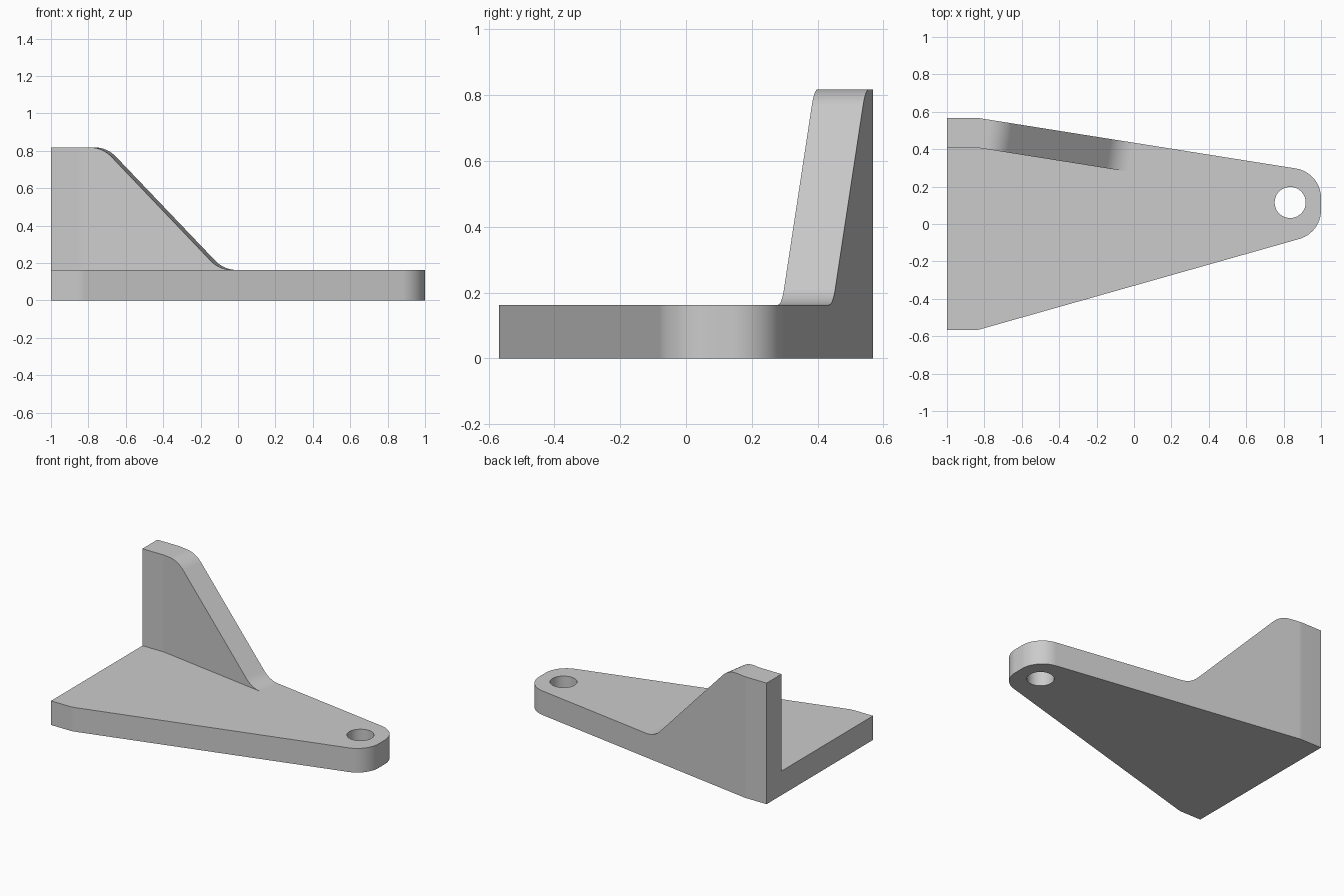
import bpy
import bmesh
from math import atan2, cos, sin, tan, radians
from mathutils import Vector, Matrix

if "Cube" in bpy.data.objects:
    bpy.data.objects.remove(bpy.data.objects["Cube"], do_unlink=True)

THICK = 0.163      # plate thickness, also the wall thickness
HEIGHT = 0.818     # top of the wall
HALF = 0.568       # half depth of the wide end
BEND = -0.84       # where the straight sides start to taper
SLOPE = -0.159     # taper of the wall side
FILLET = 0.16

grey = bpy.data.materials.new("plain grey")
grey.use_nodes = True
grey.diffuse_color = (0.6, 0.6, 0.6, 1)
grey.node_tree.nodes["Principled BSDF"].inputs["Base Color"].default_value = (0.6, 0.6, 0.6, 1)


def rounded(corners):
    """Outline from (x, y, radius) corners, with arcs where the radius is not zero."""
    pts = []
    for i, (x, y, r) in enumerate(corners):
        p = Vector((x, y))
        if not r:
            pts.append(p)
            continue
        a = (Vector(corners[i - 1][:2]) - p).normalized()
        b = (Vector(corners[(i + 1) % len(corners)][:2]) - p).normalized()
        half = a.angle(b) / 2
        centre = p + (a + b).normalized() * r / sin(half)
        start = p + a * r / tan(half) - centre
        sweep = start.angle_signed(p + b * r / tan(half) - centre)
        steps = max(2, round(abs(sweep) / radians(6)))
        for k in range(steps + 1):
            t = -sweep * k / steps
            pts.append(centre + Matrix.Rotation(t, 2) @ start)
    return pts


def prism(name, outline, low, high, matrix=Matrix.Identity(4)):
    """Extrude a flat outline along its own normal and place it."""
    bm = bmesh.new()
    face = bm.faces.new([bm.verts.new((p.x, p.y, low)) for p in outline])
    top = bmesh.ops.extrude_face_region(bm, geom=[face])["geom"]
    bmesh.ops.translate(bm, vec=(0, 0, high - low),
                        verts=[v for v in top if isinstance(v, bmesh.types.BMVert)])
    bmesh.ops.transform(bm, matrix=matrix, verts=bm.verts)
    bmesh.ops.recalc_face_normals(bm, faces=bm.faces)
    mesh = bpy.data.meshes.new(name)
    bm.to_mesh(mesh)
    bm.free()
    obj = bpy.data.objects.new(name, mesh)
    mesh.materials.append(grey)
    bpy.context.collection.objects.link(obj)
    return obj


def cut(target, cutter):
    cutter.hide_render = True
    mod = target.modifiers.new("cut", 'BOOLEAN')
    mod.operation = 'DIFFERENCE'
    mod.solver = 'EXACT'
    mod.object = cutter
    bpy.ops.object.modifier_apply(modifier=mod.name)
    bpy.data.objects.remove(cutter, do_unlink=True)


def wall_y(x, start):
    return start + SLOPE * (x - BEND)


# Tapered blank with a rounded tip
bracket = prism("bracket", rounded([
    (-1, -HALF, 0), (BEND, -HALF, FILLET), (1, -0.047, FILLET),
    (1, wall_y(1, HALF), FILLET), (BEND, HALF, FILLET), (-1, HALF, 0)]), 0, 1)
bpy.context.view_layer.objects.active = bracket
bracket.select_set(True)

# Open space above the plate, in front of the wall
inner = HALF - THICK * 0.98
cut(bracket, prism("space_cutter", rounded([
    (-2, -2, 0), (2, -2, 0), (2, wall_y(2, inner), 0),
    (BEND, inner, FILLET), (-2, inner, 0)]), THICK, 2))

# Sloping top of the wall, cut square to its tapered side
turn = (Matrix.Translation((BEND, HALF, 0)) @ Matrix.Rotation(atan2(SLOPE, 1), 4, 'Z')
        @ Matrix.Rotation(radians(90), 4, 'X'))
cut(bracket, prism("slope_cutter", rounded([
    (-2, HEIGHT, 0), (0.142, HEIGHT, FILLET), (0.775, THICK, FILLET),
    (3, THICK, 0), (3, 2, 0), (-2, 2, 0)]), -2, 3, turn))

# Bolt hole in the tip
hole = [Vector((0.835 + 0.083 * cos(radians(a)), 0.115 + 0.083 * sin(radians(a))))
        for a in range(0, 360, 6)]
cut(bracket, prism("hole_cutter", hole, -1, 2))

# Smooth arcs, flat faces elsewhere
bpy.ops.object.shade_smooth_by_angle(angle=radians(30))
weighted = bracket.modifiers.new("flat faces", 'WEIGHTED_NORMAL')
weighted.keep_sharp = True
